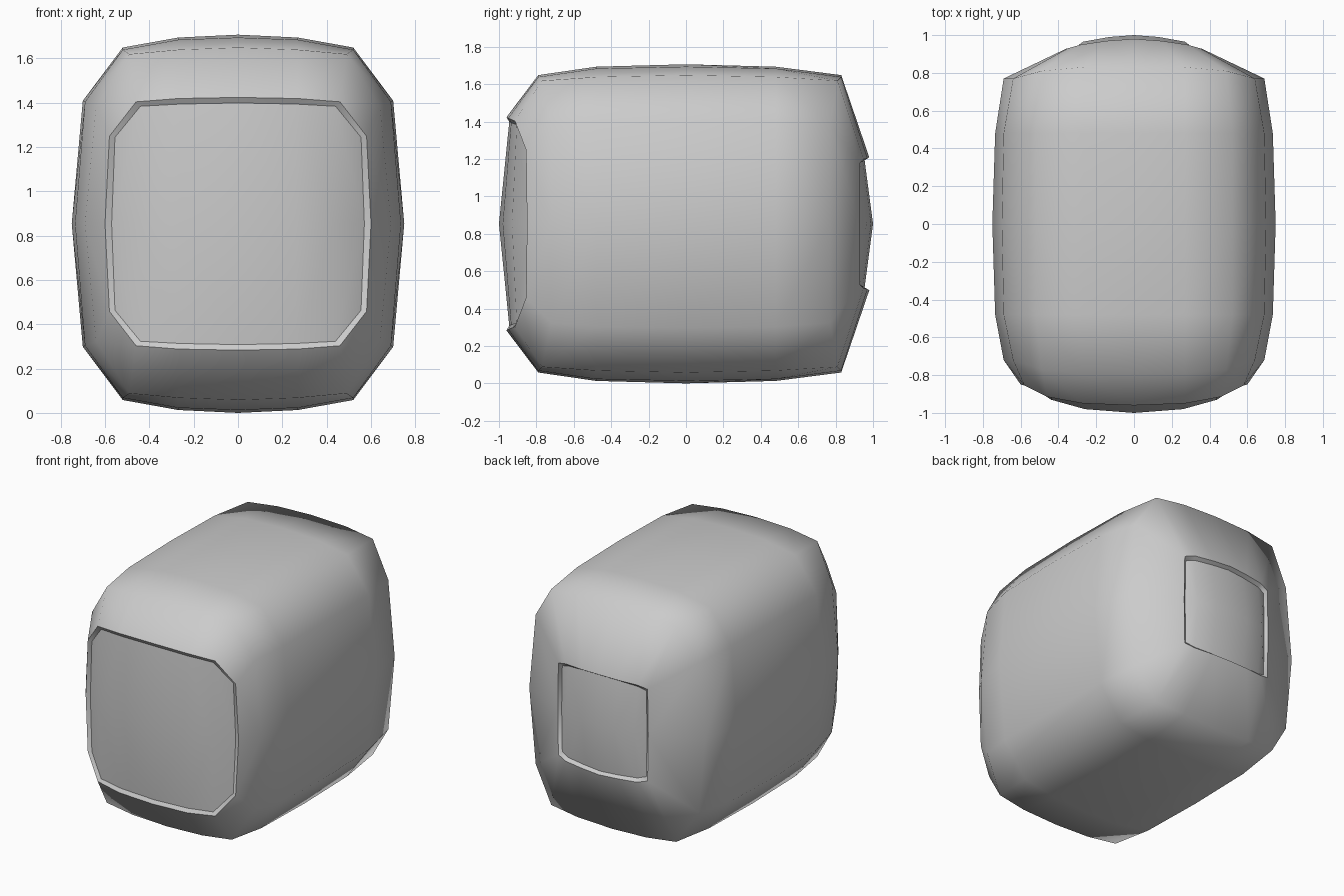
import bpy
import bmesh

cube = bpy.data.objects.get("Cube")
if cube:
    bpy.data.objects.remove(cube, do_unlink=True)

HALF_HEIGHT = 0.853

grey = bpy.data.materials.new("plain_grey")
grey.use_nodes = True
COLOUR = (0.6, 0.6, 0.6, 1)
grey.diffuse_color = COLOUR
grey.node_tree.nodes["Principled BSDF"].inputs["Base Color"].default_value = COLOUR

# Quarter cross-sections (x, z), running from the top middle to the side middle
belly = [(0, .853), (.27, .84), (.52, .795), (.70, .555), (.75, 0)]
shoulder = [(0, .84), (.27, .83), (.52, .785), (.69, .55), (.735, 0)]
end = [(0, .795), (.27, .785), (.49, .765), (.64, .53), (.69, 0)]
front_rim = [(0, .57), (.27, .565), (.46, .55), (.58, .395), (.60, 0)]
front_panel = [(0, .545), (.26, .54), (.44, .53), (.555, .39), (.57, 0)]
back_rim = [(0, .355), (.14, .35), (.28, .345), (.35, .325), (.355, 0)]
back_panel = [(0, .34), (.13, .335), (.27, .325), (.33, .305), (.335, 0)]

# Each ring pairs a cross-section with its depths
rings = [
    (front_panel, (-.945, -.935, -.905, -.845, -.84)),
    (front_rim, (-.96, -.95, -.915, -.855, -.85)),
    (end, (-.79, -.79, -.77, -.72, -.72)),
    (shoulder, (-.48,) * 5),
    (belly, (0,) * 5),
    (shoulder, (.48,) * 5),
    (end, (.83, .83, .81, .77, .77)),
    (back_rim, (.98, .97, .95, .93, .93)),
    (back_panel, (.955, .945, .93, .915, .915)),
]

bm = bmesh.new()
loops = [[bm.verts.new((x, y, z)) for (x, z), y in zip(section, depths)]
         for section, depths in rings]

# Shell and recess walls
for a, b in zip(loops, loops[1:]):
    for i in range(4):
        bm.faces.new((a[i], a[i + 1], b[i + 1], b[i]))


def fill_panel(loop, depths, flip):
    """Bulging panel between the recess edge and the middle row."""
    middle = [bm.verts.new((loop[i].co.x, y, 0)) for i, y in enumerate(depths)]
    middle.append(loop[4])
    for i in range(3):
        quad = [loop[i], middle[i], middle[i + 1], loop[i + 1]]
        bm.faces.new(quad[::-1] if flip else quad)


fill_panel(loops[0], (-1, -.98, -.93), False)
fill_panel(loops[-1], (1, .99, .965), True)

# Smooth everywhere except the edges of the two recesses
for face in bm.faces:
    face.smooth = True
for loop in (loops[0], loops[1], loops[-2], loops[-1]):
    for u, v in zip(loop, loop[1:]):
        bm.edges.get((u, v)).smooth = False

mesh = bpy.data.meshes.new("rounded_shell")
bm.to_mesh(mesh)
bm.free()
mesh.materials.append(grey)

body = bpy.data.objects.new("rounded_shell", mesh)
body.location.z = HALF_HEIGHT
bpy.context.collection.objects.link(body)

# Mirror the quarter left to right and top to bottom
mirror = body.modifiers.new("mirror", 'MIRROR')
mirror.use_axis = (True, False, True)
mirror.use_clip = True
mirror.merge_threshold = 0.001
